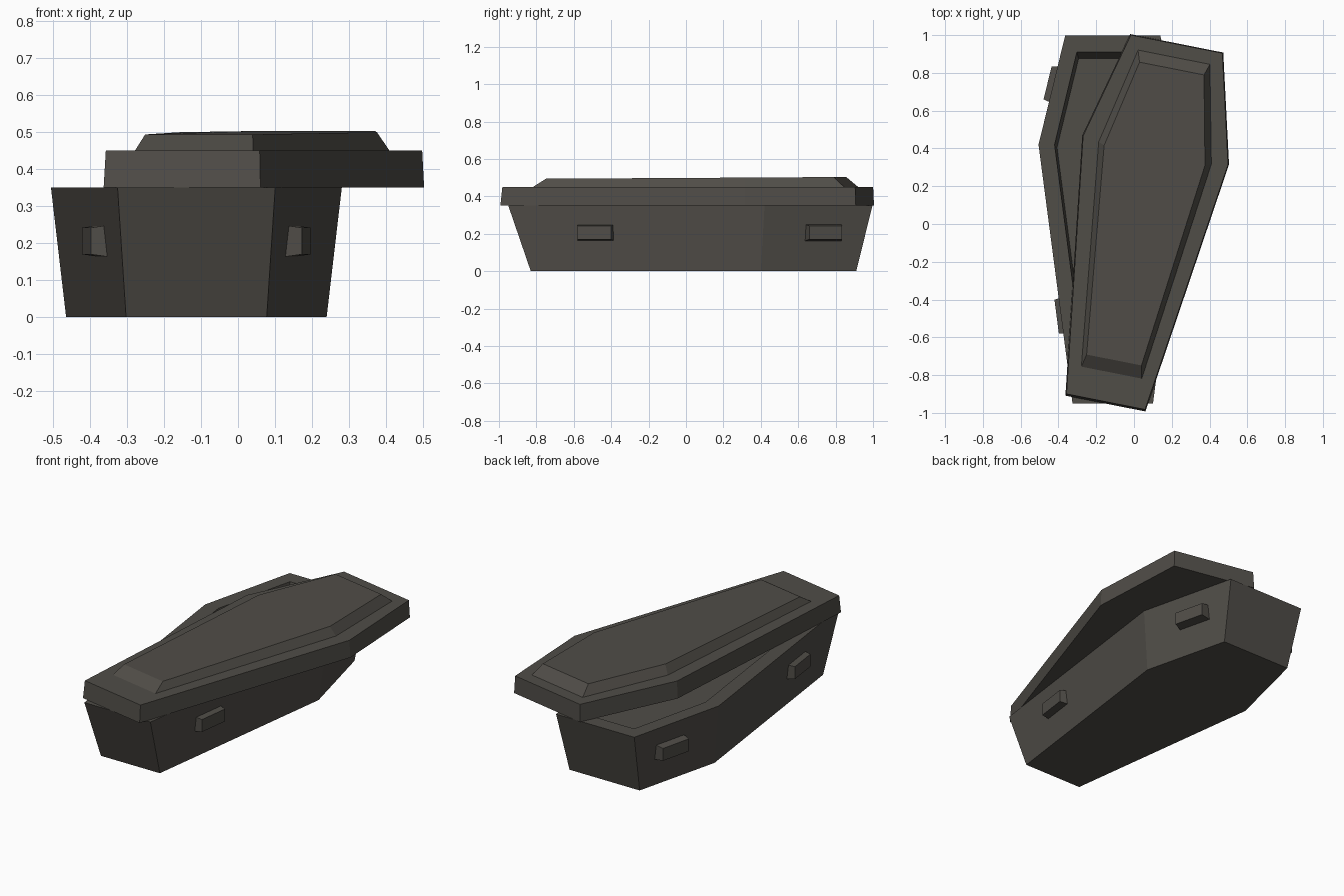
import bpy, bmesh, math
from mathutils import Vector, Matrix

if "Cube" in bpy.data.objects:
    bpy.data.objects.remove(bpy.data.objects["Cube"])

wood = bpy.data.materials.new("dark_grey_brown_wood")
wood.diffuse_color = (0.08, 0.074, 0.064, 1)
wood.use_nodes = True
wood.node_tree.nodes["Principled BSDF"].inputs["Base Color"].default_value = wood.diffuse_color


def loft(name, rings, matrix=Matrix()):
    """Skin a stack of equal-sized point rings and cap both ends."""
    bm = bmesh.new()
    loops = [[bm.verts.new(matrix @ Vector(p)) for p in ring] for ring in rings]
    n = len(rings[0])
    for a, b in zip(loops, loops[1:]):
        for i in range(n):
            j = (i + 1) % n
            bm.faces.new((a[i], a[j], b[j], b[i]))
    bm.faces.new(loops[0])
    bm.faces.new(loops[-1])
    bmesh.ops.recalc_face_normals(bm, faces=bm.faces)
    mesh = bpy.data.meshes.new(name)
    bm.to_mesh(mesh)
    bm.free()
    mesh.materials.append(wood)
    obj = bpy.data.objects.new(name, mesh)
    bpy.context.collection.objects.link(obj)
    return obj


def hexagon(foot, mid, head):
    """Coffin outline ring from (y, half width, z) at foot, shoulders and head."""
    rows = (foot, mid, head)
    return ([(w, y, z) for y, w, z in rows]
            + [(-w, y, z) for y, w, z in reversed(rows)])


def rect(length, height, depth):
    l, h = length / 2, height / 2
    return [(-l, depth, -h), (l, depth, -h), (l, depth, h), (-l, depth, h)]


# Open, tapered box: base, rim, inner rim, inner floor
BODY_X = -0.1125
loft("coffin_box", [
    hexagon((-0.83, 0.19, 0), (0.40, 0.352, 0), (0.91, 0.226, 0)),
    hexagon((-0.95, 0.213, 0.35), (0.42, 0.393, 0.35), (0.997, 0.252, 0.35)),
    hexagon((-0.87, 0.14, 0.35), (0.42, 0.308, 0.35), (0.91, 0.19, 0.35)),
    hexagon((-0.835, 0.133, 0.22), (0.405, 0.295, 0.22), (0.875, 0.181, 0.22)),
], Matrix.Translation((BODY_X, 0, 0)))

# Lid slid aside and turned, with a raised bevelled panel
lid_matrix = Matrix.Translation((0.0375, 0.003, 0)) @ Matrix.Rotation(math.radians(-11.2), 4, 'Z')
loft("lid", [
    hexagon((-0.972, 0.216, 0.35), (0.397, 0.396, 0.35), (0.972, 0.251, 0.35)),
    hexagon((-0.962, 0.212, 0.45), (0.395, 0.391, 0.45), (0.968, 0.247, 0.45)),
    hexagon((-0.805, 0.163, 0.45), (0.380, 0.304, 0.45), (0.897, 0.194, 0.45)),
    hexagon((-0.737, 0.148, 0.494), (0.367, 0.272, 0.500), (0.836, 0.174, 0.503)),
], lid_matrix)

# Tapered handles, two per side, following the wall direction
for label, x, y, slope in (("foot", 0.297, -0.49, 0.131), ("head", 0.345, 0.747, -0.243)):
    for side_name, side in (("right", 1), ("left", -1)):
        along = Vector((side * slope, 1, 0)).normalized()
        out = Vector((side, -slope, 0)).normalized()
        m = Matrix((along, out, Vector((0, 0, 1)))).transposed().to_4x4()
        m.translation = (BODY_X + side * x, y, 0.206)
        loft(f"{label}_handle_{side_name}",
             [rect(0.205, 0.092, -0.07), rect(0.18, 0.072, 0)], m)
